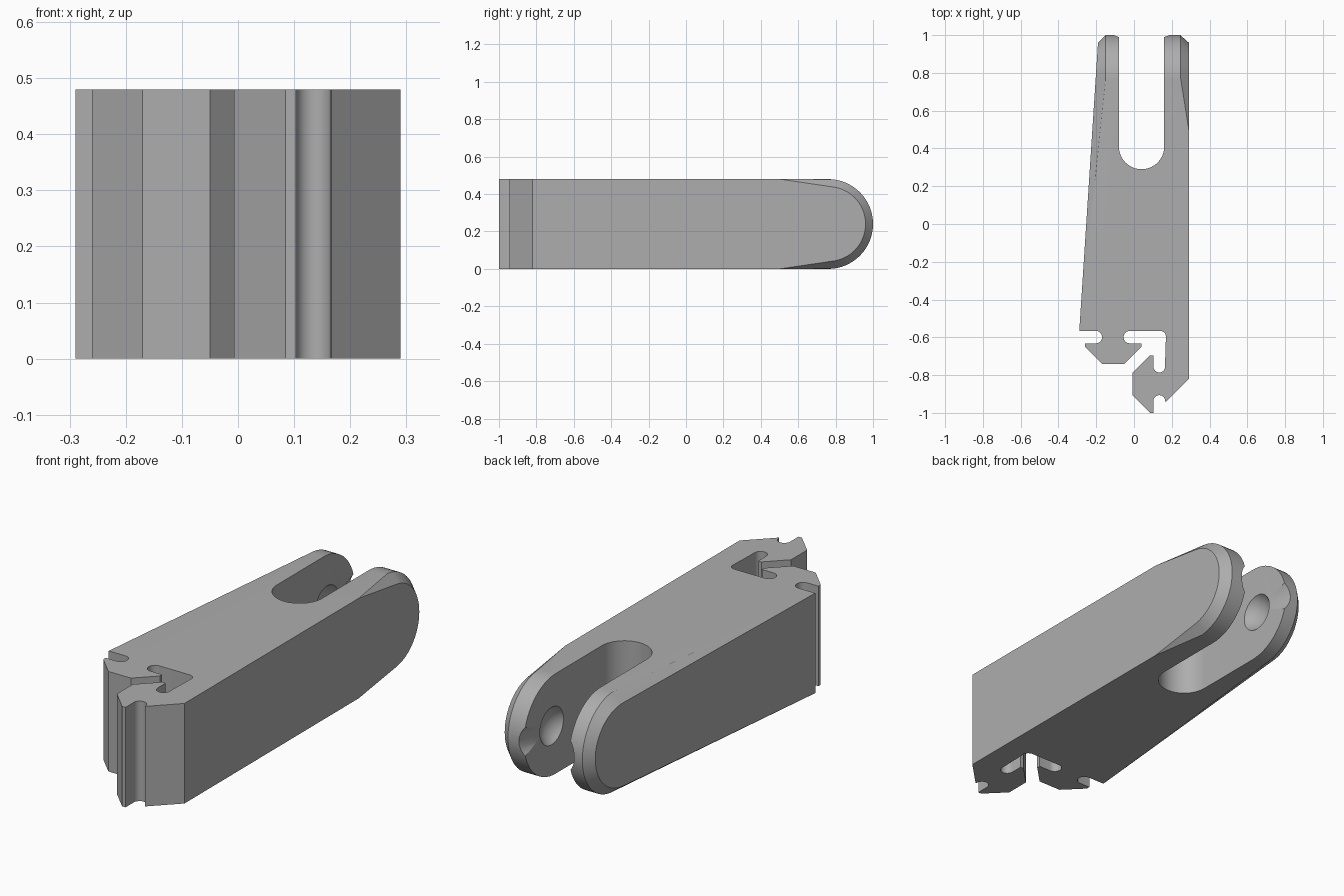
import bpy, bmesh, math
from mathutils import Vector, Matrix

cube = bpy.data.objects.get("Cube")
if cube:
    bpy.data.objects.remove(cube)

MID = 0.24     # half height of the bar
PIVOT = 0.76   # centre of the rounded prong ends

grey = bpy.data.materials.new("plain grey")
grey.use_nodes = True
colour = (0.42, 0.42, 0.42, 1)
grey.diffuse_color = colour
grey.node_tree.nodes["Principled BSDF"].inputs["Base Color"].default_value = colour


def make(name, bm, helper=False):
    bmesh.ops.recalc_face_normals(bm, faces=bm.faces)
    mesh = bpy.data.meshes.new(name)
    bm.to_mesh(mesh)
    bm.free()
    mesh.materials.append(grey)
    ob = bpy.data.objects.new(name, mesh)
    bpy.context.collection.objects.link(ob)
    if helper:
        ob.hide_render = True
        ob.hide_set(True)
    return ob


def arc(cx, cy, r, start, end, n=12):
    angles = [math.radians(start + (end - start) * i / n) for i in range(n + 1)]
    return [(cx + r * math.cos(a), cy + r * math.sin(a)) for a in angles]


def boolean(ob, cutter, operation):
    mod = ob.modifiers.new(cutter.name, "BOOLEAN")
    mod.object = cutter
    mod.operation = operation
    mod.solver = "EXACT"


# Bar envelope: tapered block with bevelled round ends, as a convex hull
def left_x(y):
    return -0.29 + 0.065 * (y + 0.57)


points = []
for y, z in arc(PIVOT, MID, 0.24, -90, 90, 32):
    points += [(-0.15, y, z), (0.245, y, z)]
for y, z in arc(PIVOT, MID, 0.2, -90, 90, 32):
    points += [(left_x(y), y, z), (0.29, y, z)]
for z in (0, 2 * MID):
    points += [(-0.29, -0.57, z), (-0.29, -1.1, z), (0.29, -1.1, z), (0.29, 0.5, z)]
bm = bmesh.new()
for p in points:
    bm.verts.new(p)
hull = bmesh.ops.convex_hull(bm, input=bm.verts)
bmesh.ops.delete(bm, geom=list({v for v in hull["geom_interior"] if isinstance(v, bmesh.types.BMVert)}),
                 context="VERTS")
bmesh.ops.dissolve_limit(bm, angle_limit=0.002, verts=bm.verts, edges=bm.edges)
bar = make("clip_bar", bm)

# Plan profile: fork slot at the back, two interlocking hooks at the front
plan = [(-0.4, 1.1), (-0.08, 1.1)]
plan += arc(0.04, 0.41, 0.12, 180, 360, 32)
plan += [(0.16, 1.1), (0.4, 1.1), (0.4, -0.71), (0.167, -0.943)]
plan += arc(0.134, -0.937, 0.031, 0, 180)
plan += [(0.103, -1.0), (0.085, -1.0), (-0.007, -0.908), (-0.007, -0.787),
         (0.085, -0.695), (0.103, -0.695)]
plan += arc(0.134, -0.755, 0.031, 180, 360)
plan += [(0.165, -0.72)]
plan += arc(0.139, -0.596, 0.03, 0, 90, 8)
plan += arc(-0.022, -0.599, 0.033, 90, 270)
plan += [(0.04, -0.632), (0.04, -0.65), (-0.05, -0.74), (-0.17, -0.74),
         (-0.26, -0.65), (-0.26, -0.632)]
plan += arc(-0.202, -0.599, 0.033, -90, 90)
plan += [(-0.4, -0.566)]
bm = bmesh.new()
face = bm.faces.new([bm.verts.new((x, y, -0.1)) for x, y in plan])
side = bmesh.ops.extrude_face_region(bm, geom=[face])
bmesh.ops.translate(bm, vec=(0, 0, 0.7),
                    verts=[v for v in side["geom"] if isinstance(v, bmesh.types.BMVert)])
boolean(bar, make("plan_profile", bm, True), "INTERSECT")

# Shallow ball sockets and tapered lead-in grooves inside both prongs
for name, wall, inward in (("left", 0.16, -1), ("right", -0.08, 1)):
    bm = bmesh.new()
    centre = Vector((wall + inward * 0.06, 0.79, MID))
    bmesh.ops.create_uvsphere(bm, u_segments=40, v_segments=24, radius=0.108,
                              matrix=Matrix.Translation(centre))
    boolean(bar, make(name + "_socket_cutter", bm, True), "DIFFERENCE")
    bm = bmesh.new()
    place = Matrix.Translation((wall + inward * 0.085, 0.98, MID)) @ Matrix.Rotation(math.radians(90), 4, "X")
    bmesh.ops.create_cone(bm, cap_ends=True, segments=40, radius1=0.13, radius2=0.085,
                          depth=0.2, matrix=place)
    # the wide end of the cone points out of the fork
    if max(v.co.y for v in bm.verts if abs(v.co.z - MID) > 0.12) < 0.98:
        bmesh.ops.scale(bm, vec=(1, -1, 1), verts=bm.verts,
                        space=Matrix.Translation((0, -0.98, 0)))
    boolean(bar, make(name + "_groove_cutter", bm, True), "DIFFERENCE")

# Apply the cuts and smooth only the curved surfaces
bpy.ops.object.select_all(action="DESELECT")
bar.select_set(True)
bpy.context.view_layer.objects.active = bar
for mod in list(bar.modifiers):
    bpy.ops.object.modifier_apply(modifier=mod.name)
for ob in [o for o in bpy.data.objects if o.name.endswith(("_cutter", "plan_profile"))]:
    bpy.data.objects.remove(ob)
bpy.ops.object.shade_smooth_by_angle(angle=math.radians(20))
